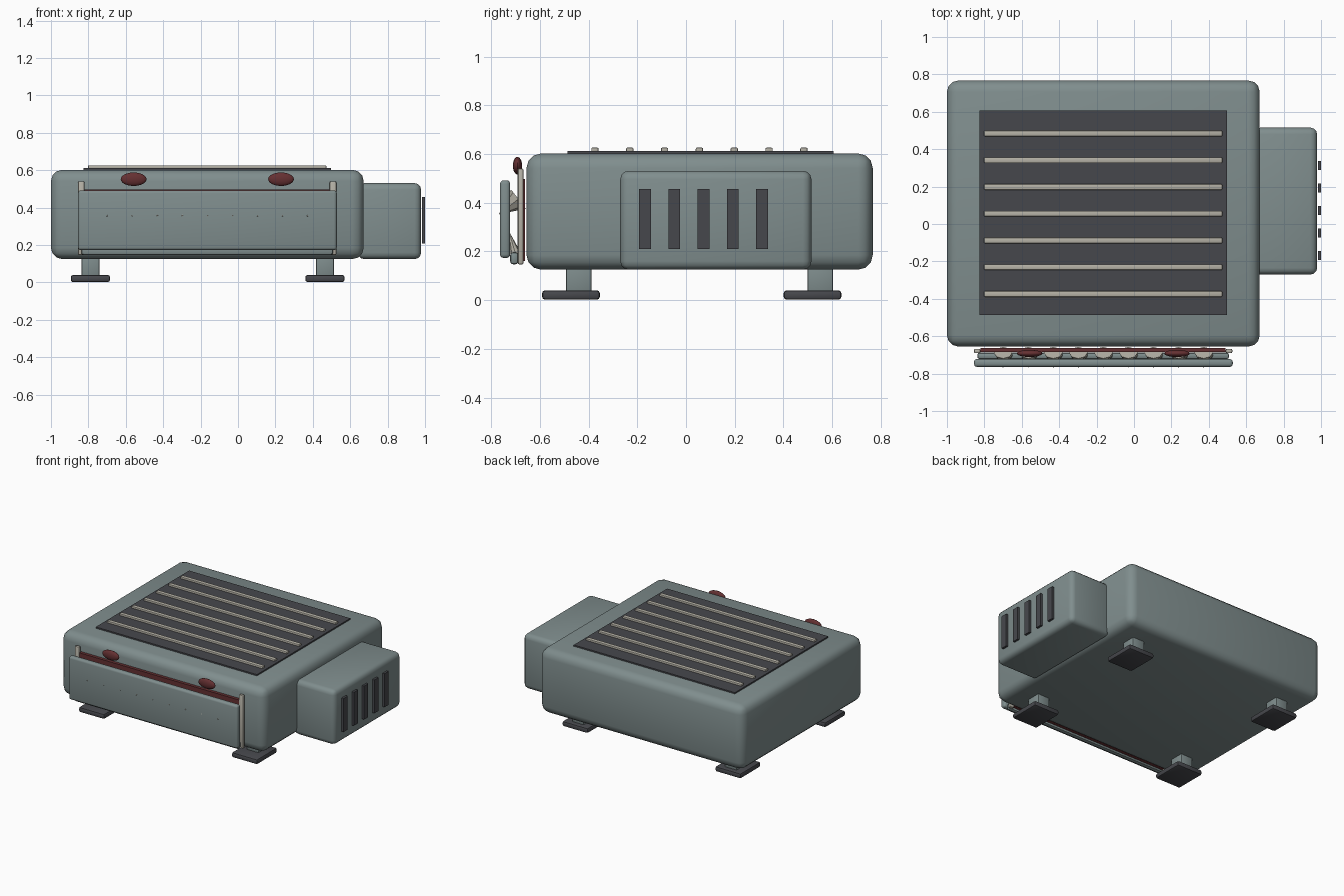
import bpy, math
from mathutils import Vector

if "Cube" in bpy.data.objects:
    bpy.data.objects.remove(bpy.data.objects["Cube"])

def material(name, rgb):
    m = bpy.data.materials.new(name)
    m.diffuse_color = (*rgb, 1)
    m.use_nodes = True
    m.node_tree.nodes["Principled BSDF"].inputs["Base Color"].default_value = m.diffuse_color
    return m

BODY = material("grey green", (0.215, 0.27, 0.27))
DARK = material("dark grey", (0.062, 0.064, 0.073))
CREAM = material("warm pale grey", (0.46, 0.44, 0.38))
RED = material("dark red", (0.13, 0.03, 0.032))

def finish(name, mat, bevel=0, segments=2):
    o = bpy.context.object
    o.name = name
    o.data.materials.append(mat)
    if bevel:
        b = o.modifiers.new("bevel", 'BEVEL')
        b.width, b.segments = bevel, segments
        bpy.ops.object.modifier_apply(modifier="bevel")
    bpy.ops.object.shade_smooth_by_angle(angle=math.radians(40))
    return o

def box(name, x, y, z, mat, bevel=0, segments=2):
    """Box from (min, max) pairs."""
    bpy.ops.mesh.primitive_cube_add(size=1, location=[(a + b) / 2 for a, b in (x, y, z)])
    bpy.context.object.scale = [b - a for a, b in (x, y, z)]
    bpy.ops.object.transform_apply(location=False, rotation=False, scale=True)
    return finish(name, mat, bevel, segments)

def cone(name, base, tip, r, mat):
    base, tip = Vector(base), Vector(tip)
    d = tip - base
    bpy.ops.mesh.primitive_cone_add(vertices=8, radius1=r, radius2=0, depth=d.length,
                                    location=(base + tip) / 2,
                                    rotation=d.to_track_quat('Z', 'Y').to_euler())
    return finish(name, mat)

# main housing and side unit
box("main_body", (-1, 0.672), (-0.655, 0.767), (0.125, 0.602), BODY, 0.06, 3)
box("side_unit", (0.64, 0.979), (-0.27, 0.515), (0.125, 0.531), BODY, 0.035, 3)
for i in range(5):
    y = -0.168 + 0.12 * i
    box("side_vent", (0.984, 1.0), (y - 0.024, y + 0.024), (0.209, 0.457), DARK)

# top panel with bars
box("top_panel", (-0.825, 0.496), (-0.487, 0.606), (0.598, 0.612), DARK)
for i in range(7):
    y = -0.374 + 0.143 * i
    box("top_bar", (-0.802, 0.472), (y - 0.015, y + 0.015), (0.606, 0.626), CREAM, 0.005)

# legs and feet
for x in (-0.789, 0.465):
    for y in (-0.441, 0.551):
        box("leg", (x - 0.048, x + 0.048), (y - 0.052, y + 0.052), (0.03, 0.16), BODY, 0.006)
        box("foot", (x - 0.105, x + 0.105), (y - 0.15, y + 0.087), (0.002, 0.04), DARK, 0.012)

# front mouth: backing, side posts, lower rail, front plate
box("mouth_backing", (-0.82, 0.49), (-0.685, 0.001 - 0.663), (0.16, 0.497), RED)
for x in (-0.838, 0.508):
    box("mouth_post", (x - 0.018, x + 0.018), (-0.691, -0.667), (0.146, 0.541), CREAM, 0.008)
box("lower_rail", (-0.838, 0.508), (-0.722, -0.688), (0.147, 0.197), BODY, 0.012)
box("front_plate", (-0.855, 0.528), (-0.764, -0.722), (0.173, 0.492), BODY, 0.015, 3)

# teeth between the plate and the backing
for i in range(9):
    x = -0.70 + 0.134 * i
    cone("upper_tooth", (x, -0.688, 0.415), (x, -0.769, 0.352), 0.05, CREAM)
    cone("lower_tooth", (x + 0.03, -0.70, 0.19), (x + 0.03, -0.728, 0.285), 0.022, CREAM)

# eyes
for x in (-0.558, 0.23):
    bpy.ops.mesh.primitive_uv_sphere_add(segments=20, ring_count=12, radius=1,
                                         location=(x, -0.692, 0.552))
    bpy.context.object.scale = (0.069, 0.019, 0.036)
    bpy.ops.object.transform_apply(location=False, rotation=False, scale=True)
    finish("eye", RED)
